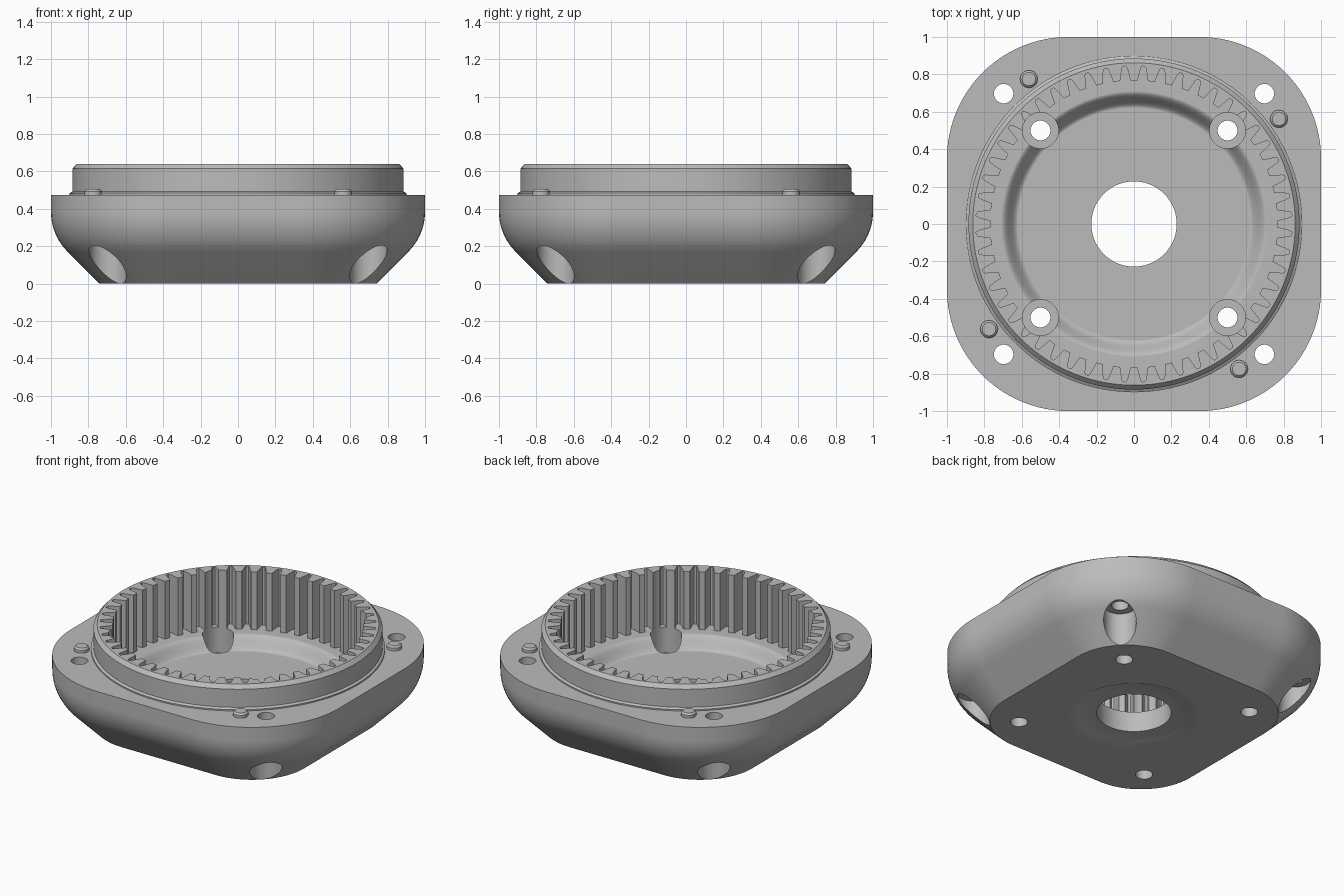
import bpy, bmesh
from math import pi, sin, cos, radians

if "Cube" in bpy.data.objects:
    bpy.data.objects.remove(bpy.data.objects["Cube"])

metal = bpy.data.materials.new("grey_metal")
metal.use_nodes = True
grey = (0.5, 0.5, 0.5, 1)
metal.diffuse_color = grey
metal.node_tree.nodes["Principled BSDF"].inputs["Base Color"].default_value = grey


def loft(name, sections):
    """Skin a stack of equal-length closed sections and cap both ends."""
    bm = bmesh.new()
    rings = [[bm.verts.new(p) for p in s] for s in sections]
    n = len(rings[0])
    for a, b in zip(rings, rings[1:]):
        for i in range(n):
            j = (i + 1) % n
            bm.faces.new((a[i], a[j], b[j], b[i]))
    bm.faces.new(rings[0])
    bm.faces.new(rings[-1])
    bmesh.ops.recalc_face_normals(bm, faces=bm.faces)
    mesh = bpy.data.meshes.new(name)
    bm.to_mesh(mesh)
    bm.free()
    mesh.materials.append(metal)
    obj = bpy.data.objects.new(name, mesh)
    bpy.context.collection.objects.link(obj)
    return obj


def lathe(name, profile, x=0, y=0, segs=128):
    """Turn a list of (radius, z) points about a vertical axis."""
    return loft(name, [[(x + r * cos(2 * pi * i / segs), y + r * sin(2 * pi * i / segs), z)
                        for i in range(segs)] for r, z in profile])


def rounded_square(inset, z, half=1.0, radius=0.65, steps=24):
    core, r = half - radius, radius - inset
    pts = []
    for q, (sx, sy) in enumerate(((1, 1), (-1, 1), (-1, -1), (1, -1))):
        for i in range(steps + 1):
            a = (q + i / steps) * pi / 2
            pts.append((sx * core + r * cos(a), sy * core + r * sin(a), z))
    return pts


def combine(target, tool, operation):
    mod = target.modifiers.new(operation, 'BOOLEAN')
    mod.operation, mod.solver, mod.object = operation, 'EXACT', tool
    bpy.context.view_layer.objects.active = target
    bpy.ops.object.modifier_apply(modifier=mod.name)
    bpy.data.objects.remove(tool)


def finish(obj):
    bpy.ops.object.select_all(action='DESELECT')
    obj.select_set(True)
    bpy.context.view_layer.objects.active = obj
    bpy.ops.object.shade_smooth_by_angle(angle=radians(28))
    weighted = obj.modifiers.new("even_normals", 'WEIGHTED_NORMAL')
    weighted.keep_sharp = True


# Housing: chamfered foot, rounded shoulder, straight flange
R = 0.3
shell = [(0.26, 0)]
for i in range(11):
    a = radians(45 * (1 - i / 10))
    shell.append((R * (1 - cos(a)), 0.384 - R * sin(a)))
shell.append((0, 0.475))
housing = loft("gear_housing", [rounded_square(d, z) for d, z in shell])

# Raised round collar with a small foot and chamfered rim
collar = lathe("collar", [(0.9, 0.3), (0.9, 0.484), (0.885, 0.493),
                          (0.885, 0.615), (0.862, 0.64)])
combine(housing, collar, 'UNION')

# Internal gear teeth
TEETH = 52
tooth = [(-0.2, 0.768), (0.2, 0.768), (0.3, 0.81), (0.37, 0.837),
         (0.43, 0.845), (0.57, 0.845), (0.63, 0.837), (0.7, 0.81)]
outline = [((k + f) * 2 * pi / TEETH, r) for k in range(TEETH) for f, r in tooth]
gear = loft("gear_cutter", [[(r * cos(a), r * sin(a), z) for a, r in outline]
                            for z in (0.25, 0.8)])
combine(housing, gear, 'DIFFERENCE')

# Sunken floor with a soft S-shaped edge
FLOOR, LEDGE = 0.167, 0.25
bowl = []
for i in range(13):
    t = i / 12
    bowl.append((0.62 + 0.09 * t, FLOOR + (LEDGE - FLOOR) * (1 - cos(pi * t)) / 2))
bowl.append((0.71, 0.9))
combine(housing, lathe("bowl_cutter", bowl), 'DIFFERENCE')

# Shaft hole with a chamfered seat underneath
shaft = [(0.45, -0.02), (0.35, 0.03), (0.228, 0.03), (0.228, 0.4)]
combine(housing, lathe("shaft_cutter", shaft, segs=96), 'DIFFERENCE')

# Corner holes: flange bolts bored from below, floor bolts bored from above
flange_bolt = [(0.1, -0.1), (0.1, 0.22), (0.052, 0.22), (0.052, 0.6)]
floor_bolt = [(0.053, -0.1), (0.053, 0.08), (0.096, 0.08), (0.096, 0.8)]
for sx in (1, -1):
    for sy in (1, -1):
        for d, profile in ((0.697, flange_bolt), (0.5, floor_bolt)):
            cutter = lathe("bolt_cutter", profile, sx * d, sy * d, 40)
            combine(housing, cutter, 'DIFFERENCE')
finish(housing)

# Locating pins, turned around the collar by quarter turns
x, y = 0.775, 0.562
for k in range(4):
    pin = lathe(f"locating_pin_{k + 1}", [(0.047, 0.46), (0.047, 0.494), (0.036, 0.505)],
                x, y, 32)
    finish(pin)
    x, y = -y, x
